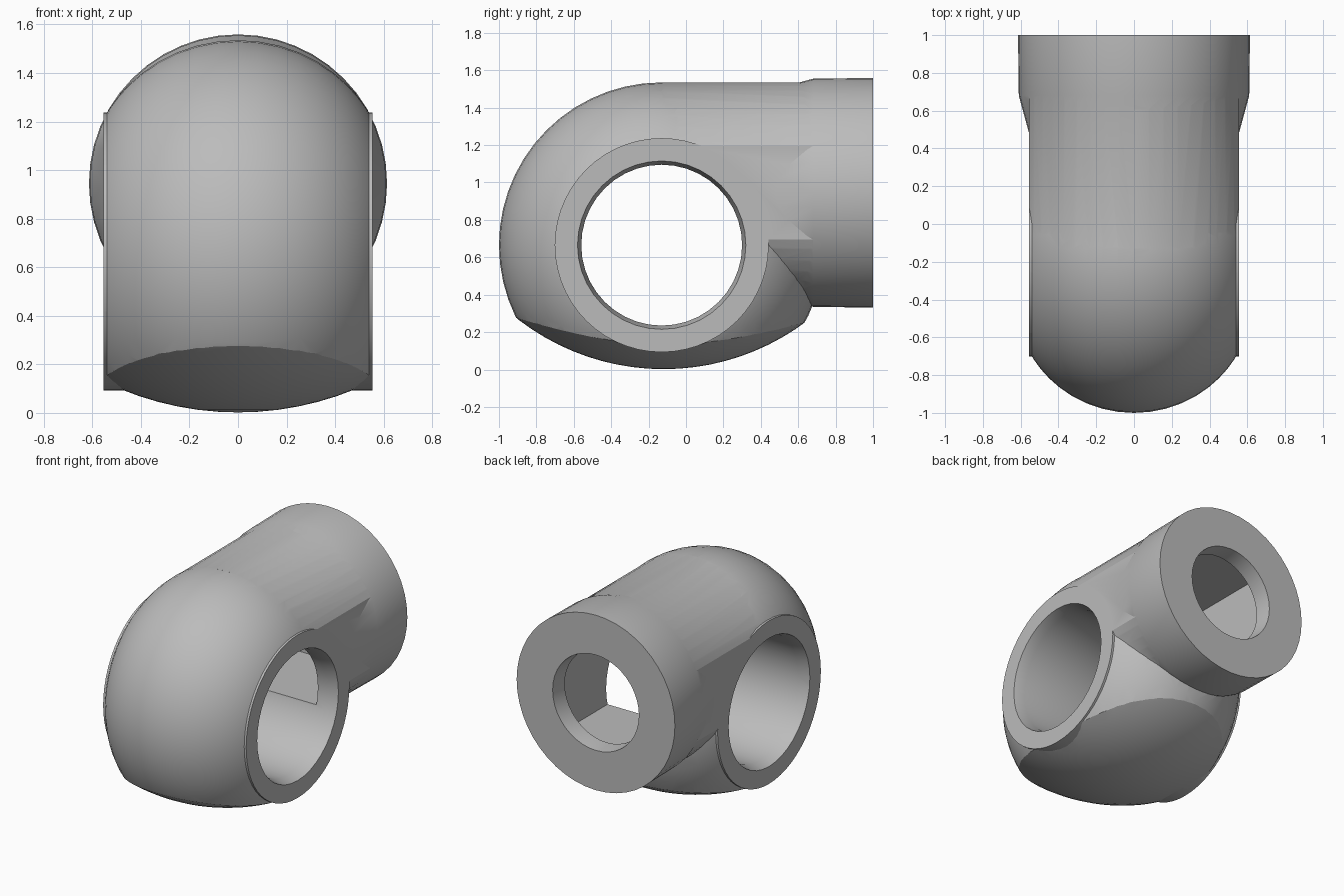
import bpy, bmesh
from math import sin, cos, pi, sqrt
from mathutils import Vector

cube = bpy.data.objects.get("Cube")
if cube:
    bpy.data.objects.remove(cube, do_unlink=True)

HALF = 0.555                       # half width between the flat side faces
HUB = Vector((0, -0.13, 0.665))    # centre of the cross hole
PIPE = Vector((0, 0, 0.945))       # axis of the rear socket

grey = bpy.data.materials.new("cast grey")
grey.use_nodes = True
grey.diffuse_color = (0.5, 0.5, 0.5, 1)
grey.node_tree.nodes["Principled BSDF"].inputs["Base Color"].default_value = (0.5, 0.5, 0.5, 1)


def add_object(name, bm):
    bmesh.ops.recalc_face_normals(bm, faces=bm.faces)
    mesh = bpy.data.meshes.new(name)
    bm.to_mesh(mesh)
    bm.free()
    mesh.materials.append(grey)
    obj = bpy.data.objects.new(name, mesh)
    bpy.context.collection.objects.link(obj)
    return obj


def box(name, low, high):
    low, high = Vector(low), Vector(high)
    bm = bmesh.new()
    bmesh.ops.create_cube(bm, size=1)
    bmesh.ops.scale(bm, verts=bm.verts, vec=high - low)
    bmesh.ops.translate(bm, verts=bm.verts, vec=(low + high) / 2)
    return add_object(name, bm)


def lathe(name, profile, centre, axis, segments=48, stretch=1.0):
    """Closed turned solid; profile is (distance along axis, radius)."""
    bm = bmesh.new()
    rings = []
    for t, r in profile:
        ring = []
        for i in range(segments):
            a = 2 * pi * i / segments
            u, v = r * cos(a), r * sin(a)
            p = Vector((t, u, v)) if axis == "x" else Vector((u * stretch, t, v))
            ring.append(bm.verts.new(centre + p))
        rings.append(ring)
    for a, b in zip(rings, rings[1:]):
        for i in range(segments):
            j = (i + 1) % segments
            bm.faces.new((a[i], a[j], b[j], b[i]))
    bm.faces.new(rings[0])
    bm.faces.new(rings[-1])
    return add_object(name, bm)


def combine(target, other, operation):
    mod = target.modifiers.new(operation.title(), "BOOLEAN")
    mod.operation, mod.object, mod.solver = operation, other, "EXACT"
    bpy.context.view_layer.objects.active = target
    bpy.ops.object.modifier_apply(modifier=mod.name)
    bpy.data.objects.remove(other, do_unlink=True)


# Rounded elbow, a swept tube with flat sides
steps = 20
arc = []
for i in range(steps + 1):
    x = -HALF * cos(pi * i / steps)
    arc.append((x, 0.27 + 0.6 * sqrt(1 - (x / 0.625) ** 2)))
body = lathe("elbow_fitting", arc, HUB, "x", 56)

# Shallow domed underside
bm = bmesh.new()
bmesh.ops.create_uvsphere(bm, u_segments=64, v_segments=48, radius=1.27)
bmesh.ops.translate(bm, verts=bm.verts, vec=(0, -0.12, 1.272))
combine(body, add_object("underside_dome", bm), "INTERSECT")

# Straight boss round the cross hole, showing below the dome at each side
boss = lathe("side_boss", [(-HALF, 0.572), (HALF, 0.572)], HUB, "x", 56)
combine(body, boss, "UNION")

# Rear tube, trimmed to the same flat sides
tube = lathe("rear_tube", [(-0.13, 0.59), (0.95, 0.59)], PIPE, "y", 48, 1.04)
combine(tube, box("side_trim", (-HALF, -2, -2), (HALF, 2, 2)), "INTERSECT")
combine(body, tube, "UNION")

# Socket collar tapering into the tube
collar = lathe("collar", [(0.46, 0.55), (0.68, 0.61), (1.0, 0.614)], PIPE, "y")
combine(body, collar, "UNION")

# Cross hole with chamfered rims
hole = [(-0.7, 0.45), (-HALF, 0.45), (-0.48, 0.43), (0.48, 0.43), (HALF, 0.45), (0.7, 0.45)]
combine(body, lathe("cross_hole", hole, HUB, "x", 40), "DIFFERENCE")

# Square chamber behind the socket lip, opening into the cross hole
combine(body, box("chamber", (-0.41, 0.08, 0.55), (0.41, 0.88, 1.3)), "DIFFERENCE")

# Rear bore through the lip
bore = [(0.6, 0.325), (0.9, 0.325), (1.0, 0.335), (1.1, 0.335)]
combine(body, lathe("rear_bore", bore, PIPE, "y", 40), "DIFFERENCE")

# Soft shading on the curves, crisp rims
bpy.ops.object.select_all(action="DESELECT")
body.select_set(True)
bpy.context.view_layer.objects.active = body
bpy.ops.object.shade_smooth_by_angle(angle=0.35)
